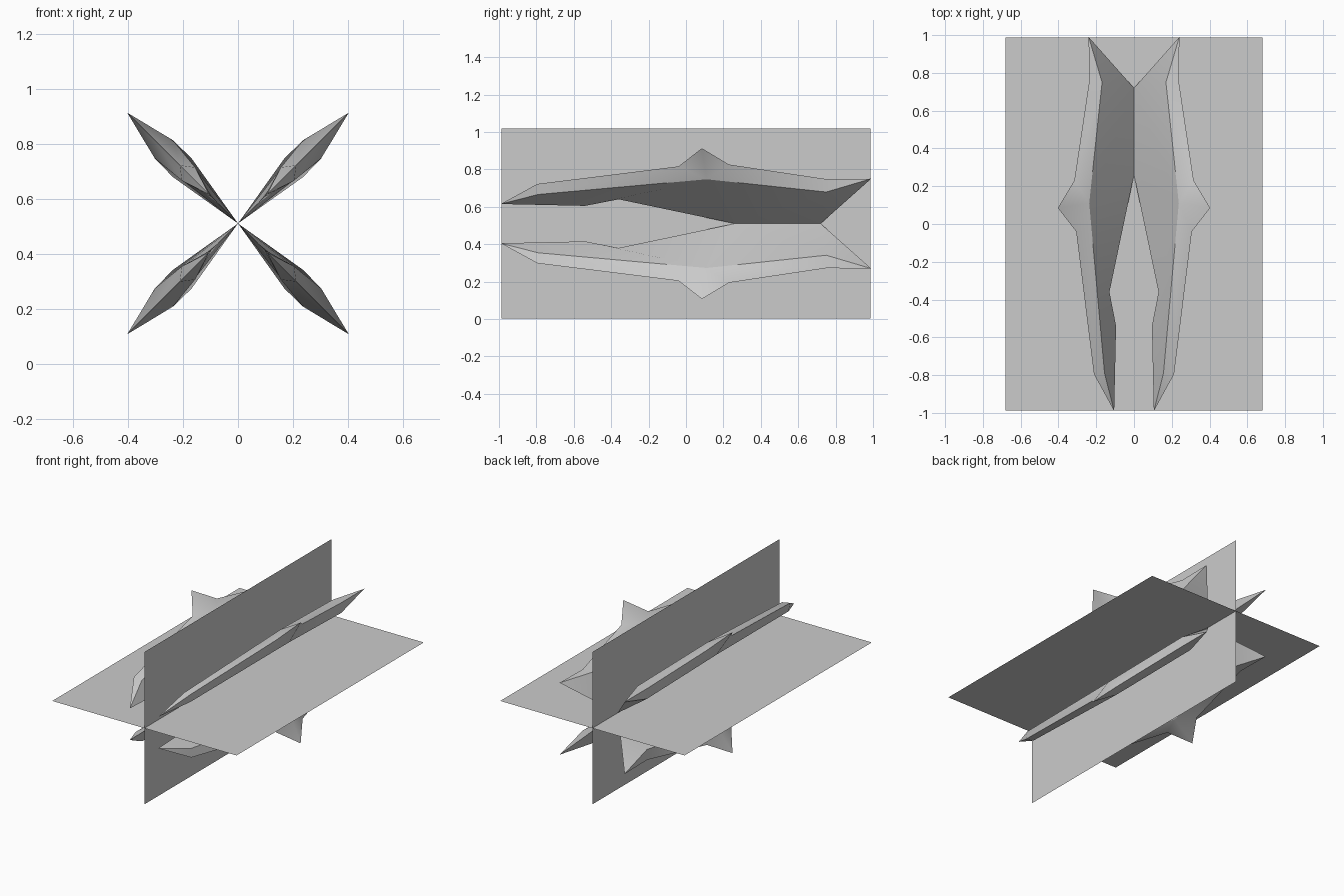
import bpy, bmesh, math

if "Cube" in bpy.data.objects:
    bpy.data.objects.remove(bpy.data.objects["Cube"])

CZ = 0.51  # height of the crossing axis

grey = bpy.data.materials.new("plain grey")
grey.diffuse_color = (0.6, 0.6, 0.6, 1)
grey.use_nodes = True
grey.node_tree.nodes["Principled BSDF"].inputs["Base Color"].default_value = grey.diffuse_color


def make_object(name, verts, faces, solid=True):
    bm = bmesh.new()
    vs = [bm.verts.new(v) for v in verts]
    for f in faces:
        bm.faces.new([vs[i] for i in f])
    if solid:
        bmesh.ops.recalc_face_normals(bm, faces=bm.faces)
    mesh = bpy.data.meshes.new(name)
    bm.to_mesh(mesh)
    bm.free()
    mesh.materials.append(grey)
    ob = bpy.data.objects.new(name, mesh)
    bpy.context.collection.objects.link(ob)
    return ob


# Two crossing flat sheets
make_object("horizontal_sheet",
            [(-0.68, -0.987, CZ), (0.68, -0.987, CZ), (0.68, 0.987, CZ), (-0.68, 0.987, CZ)],
            [(0, 1, 2, 3)], False)
make_object("vertical_sheet",
            [(0, -0.987, 0.002), (0, 0.987, 0.002), (0, 0.987, 1.018), (0, -0.987, 1.018)],
            [(0, 1, 2, 3)], False)

# Blade outline: (diagonal offset, y), inner edge first, then outer edge with spike
outline = [(0, 0.72), (0, 0.26), (0.13, -0.36), (0.095, -0.54), (0.105, -0.99),
           (0.212, -0.795), (0.306, -0.04), (0.403, 0.085), (0.316, 0.23),
           (0.238, 0.75), (0.24, 0.99)]
# Ridge: (diagonal offset, y, half thickness)
ridge = [(0.203, 0.75, 0.034), (0.27, 0.11, 0.033), (0.18, -0.79, 0.024)]
n = len(outline)
A, B, C = n, n + 1, n + 2  # ridge points: back, middle, front
side = [(0, 1, B, A), (1, 2, B), (2, 3, C, B), (3, 4, C), (4, 5, C), (5, 6, B, C),
        (6, 7, B), (7, 8, B), (8, 9, A, B), (9, 10, A), (10, 0, A)]
other = [tuple(i + 3 if i >= n else i for i in reversed(f)) for f in side]

# Four blades, mirrored left-right and up-down
for sx, lr in ((1, "right"), (-1, "left")):
    for sz, ud in ((1, "upper"), (-1, "lower")):
        verts = [(sx * d, y, CZ + sz * d) for d, y in outline]
        for s in (1, -1):
            verts += [(sx * (d - s * t), y, CZ + sz * (d + s * t)) for d, y, t in ridge]
        blade = make_object(f"{ud}_{lr}_blade", verts, side + other)
        bpy.ops.object.select_all(action='DESELECT')
        blade.select_set(True)
        bpy.context.view_layer.objects.active = blade
        bpy.ops.object.shade_smooth_by_angle(angle=math.radians(30))
